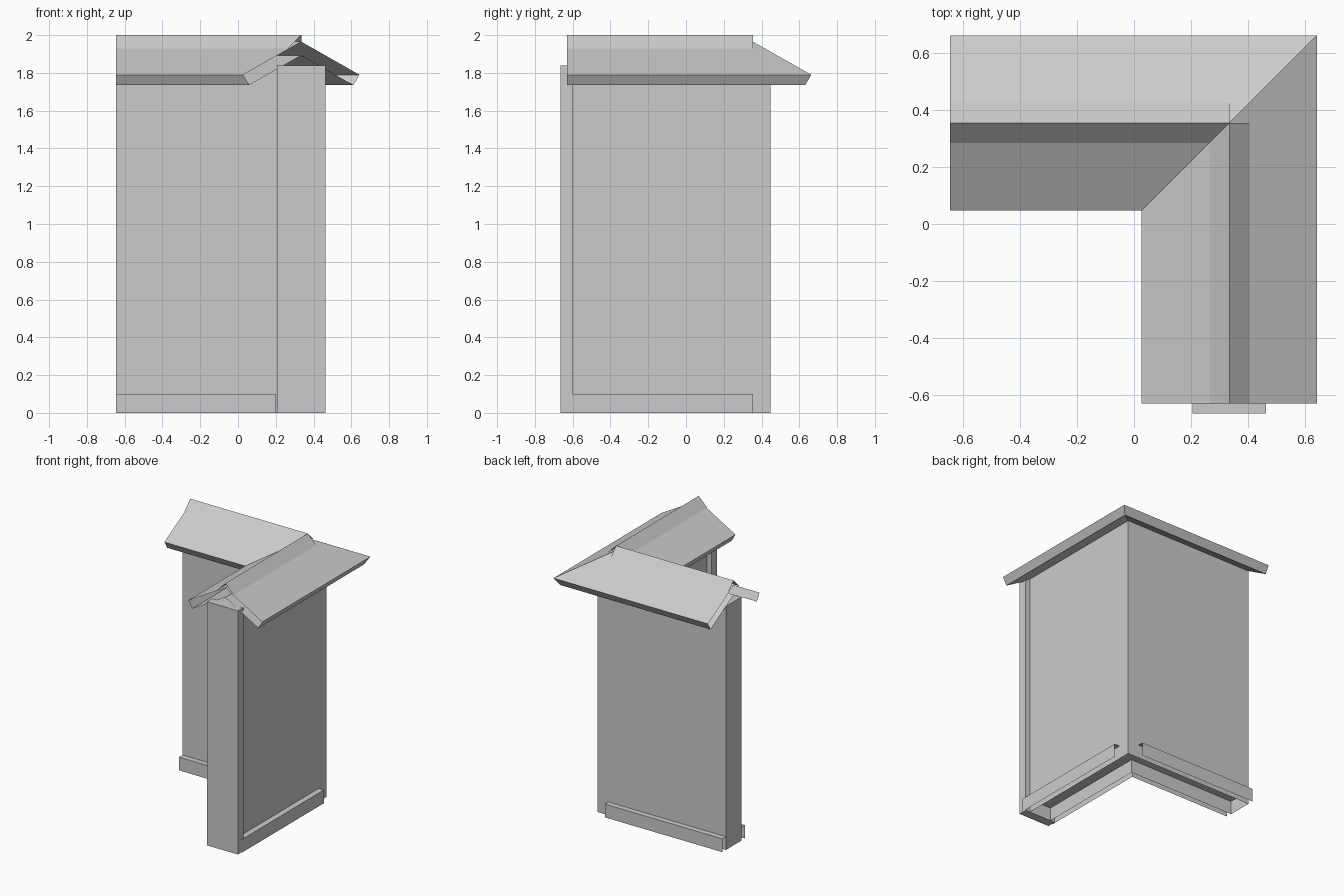
import bpy
import bmesh

if "Cube" in bpy.data.objects:
    bpy.data.objects.remove(bpy.data.objects["Cube"])

# Centre lines of the two wings and where they end
CX, CY = 0.335, 0.355
END_X, END_Y = -0.647, -0.63

grey = bpy.data.materials.new("plain_grey")
grey.use_nodes = True
COLOUR = (0.6, 0.6, 0.6, 1)
grey.diffuse_color = COLOUR
grey.node_tree.nodes["Principled BSDF"].inputs["Base Color"].default_value = COLOUR


def finish(name, bm):
    mesh = bpy.data.meshes.new(name)
    bm.to_mesh(mesh)
    bm.free()
    mesh.materials.append(grey)
    obj = bpy.data.objects.new(name, mesh)
    bpy.context.collection.objects.link(obj)
    return obj


def sweep(name, profile, mitred, end_y=END_Y, caps=False):
    """Run an (outward offset, height) profile along both wings of the corner."""
    bm = bmesh.new()

    def corner(o):
        # Square-cut trims stop at the crossing on the outer side
        return o if mitred else min(o, 0)

    wing_x = [[(END_X, CY + o, z) for o, z in profile],
              [(CX + corner(o), CY + o, z) for o, z in profile]]
    wing_y = [[(CX + o, CY + corner(o), z) for o, z in profile],
              [(CX + o, end_y, z) for o, z in profile]]
    for start, stop in (wing_x, wing_y):
        a = [bm.verts.new(p) for p in start]
        b = [bm.verts.new(p) for p in stop]
        for i in range(len(profile) - 1):
            bm.faces.new((a[i], b[i], b[i + 1], a[i + 1]))
    if caps:
        bm.verts.ensure_lookup_table()
        n = len(profile)
        bm.faces.new(bm.verts[:n])
        bm.faces.new(list(reversed(bm.verts[3 * n:4 * n])))
    bmesh.ops.remove_doubles(bm, verts=bm.verts, dist=0.0001)
    return finish(name, bm)


def symmetric(half):
    """Mirror a profile given from outside to the centre."""
    return half + [(-o, z) for o, z in reversed(half) if o > 0]


# Walls: open below, flat on top
sweep("walls", symmetric([(0.092, 0), (0.092, 1.84)]), True, -0.6, caps=True)

# Pilaster closing the end of the front wing
bm = bmesh.new()
bmesh.ops.create_cube(bm, size=1)
for v in bm.verts:
    v.co.x = CX + v.co.x * 0.258
    v.co.y = -0.6325 + v.co.y * 0.065
    v.co.z = (v.co.z + 0.5) * 1.84
finish("end_pilaster", bm)

# Skirting: open-ended channel along both wings
sweep("skirting", symmetric([(0.135, 0), (0.135, 0.1), (0, 0.1)]), False)

# Roof: sloped covering, slanted eave and soffit on each side, mitred at the corner
slope = [(0, 1.893), (0.276, 1.735), (0.308, 1.79), (0, 1.965)]
sweep("roof_outer_slope", slope, True)
sweep("roof_inner_slope", [(-o, z) for o, z in reversed(slope)], True)

# Ridge cap
sweep("ridge_cap", symmetric([(0.07, 1.93), (0, 2.0)]), False)
